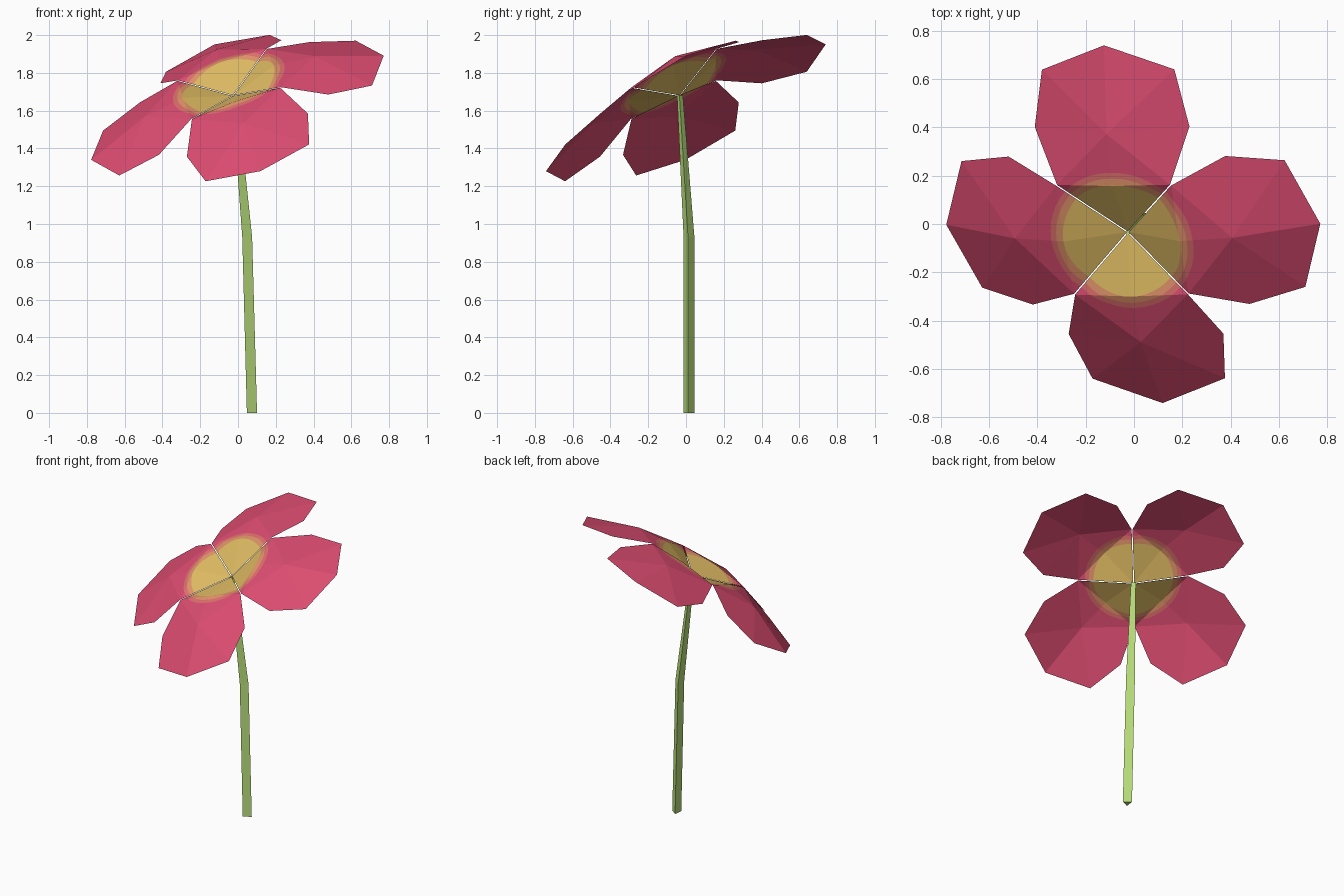
import bpy, bmesh, math
from mathutils import Vector, Matrix

if "Cube" in bpy.data.objects:
    bpy.data.objects.remove(bpy.data.objects["Cube"])


def material(name, rgb):
    m = bpy.data.materials.new(name)
    m.diffuse_color = (*rgb, 1)
    m.use_nodes = True
    m.node_tree.nodes["Principled BSDF"].inputs["Base Color"].default_value = m.diffuse_color
    return m


pink = material("petal pink", (0.72, 0.073, 0.165))
yellow = material("centre yellow", (0.74, 0.50, 0.125))
orange = material("warm orange", (0.74, 0.29, 0.14))
salmon = material("salmon", (0.73, 0.16, 0.15))
green = material("stem green", (0.47, 0.71, 0.19))


def add_object(name, bm, mats):
    me = bpy.data.meshes.new(name)
    bm.to_mesh(me)
    bm.free()
    for m in mats:
        me.materials.append(m)
    ob = bpy.data.objects.new(name, me)
    bpy.context.collection.objects.link(ob)
    return ob


# Flower head frame: local x runs out along the petal, local z is the tilted axis
axis = Vector((-0.301, -0.434, 0.849)).normalized()
side = axis.cross(Vector((0.94, 0, 0.34))).normalized()
out = side.cross(axis)
head = Matrix((out, side, axis)).transposed().to_4x4()
head.translation = (-0.0475, -0.065, 1.741)

# Petal rows: distance out, half width, edge height, ridge distance, ridge height
rows = [(0.252, 0.248, 0.0, 0.254, 0.015),
        (0.476, 0.340, -0.09, 0.478, -0.015),
        (0.710, 0.291, -0.15, 0.822, -0.148)]
RINGS = (0.255, 0.285, 0.31)
STEP = math.radians(7.5)


def sector(face):
    c = face.calc_center_median()
    return math.floor(math.atan2(c.y, c.x) / STEP)


def petal_mesh():
    bm = bmesh.new()
    apex = bm.verts.new((0.004, 0, -0.072))
    grid = [[bm.verts.new(p) for p in ((u, -v, w), (ru, 0, rw), (u, v, w))]
            for u, v, w, ru, rw in rows]
    for j in (0, 1):
        bm.faces.new((apex, grid[0][j], grid[0][j + 1]))
        for a, b in zip(grid, grid[1:]):
            bm.faces.new((a[j], b[j], b[j + 1], a[j + 1]))
    bmesh.ops.triangulate(bm, faces=[f for f in bm.faces if len(f.verts) == 4])

    # Cut the coloured rings: radial cuts first, then one chord per sector
    def cut(faces, co, no):
        geom = set(faces)
        for f in faces:
            geom.update(f.edges)
            geom.update(f.verts)
        bmesh.ops.bisect_plane(bm, geom=list(geom), dist=1e-5,
                               plane_co=co, plane_no=no)

    for k in range(-5, 6):
        a = k * STEP
        cut(bm.faces[:], (0, 0, 0), (-math.sin(a), math.cos(a), 0))
    for r in RINGS:
        for k in range(-7, 7):
            a = (k + 0.5) * STEP
            d = Vector((math.cos(a), math.sin(a), 0))
            faces = [f for f in bm.faces if sector(f) == k]
            if faces:
                cut(faces, d * r, d)
    for f in bm.faces:
        c = f.calc_center_median()
        a = (sector(f) + 0.5) * STEP
        reach = c.x * math.cos(a) + c.y * math.sin(a)
        f.material_index = sum(reach > r for r in RINGS)
    return bm


# Four petals turned around the flower axis
for i, name in enumerate(("right", "back", "left", "front")):
    bm = petal_mesh()
    bm.transform(head @ Matrix.Rotation(i * math.pi / 2, 4, 'Z'))
    add_object(name + "_petal", bm, (yellow, orange, salmon, pink))

# Three-sided bent stem
bm = bmesh.new()
rings = []
for x, y, z, r in ((0.067, 0.013, 0, 0.034), (0.042, 0.014, 0.93, 0.033),
                   (-0.022, -0.033, 1.68, 0.018)):
    rings.append([bm.verts.new((x + r * math.cos(math.radians(a)),
                                y + r * math.sin(math.radians(a)), z))
                  for a in (-126, -6, 112)])
for a, b in zip(rings, rings[1:]):
    for j in range(3):
        k = (j + 1) % 3
        bm.faces.new((a[j], a[k], b[k], b[j]))
bm.faces.new(rings[0][::-1])
bm.faces.new(rings[-1])
add_object("stem", bm, (green,))
